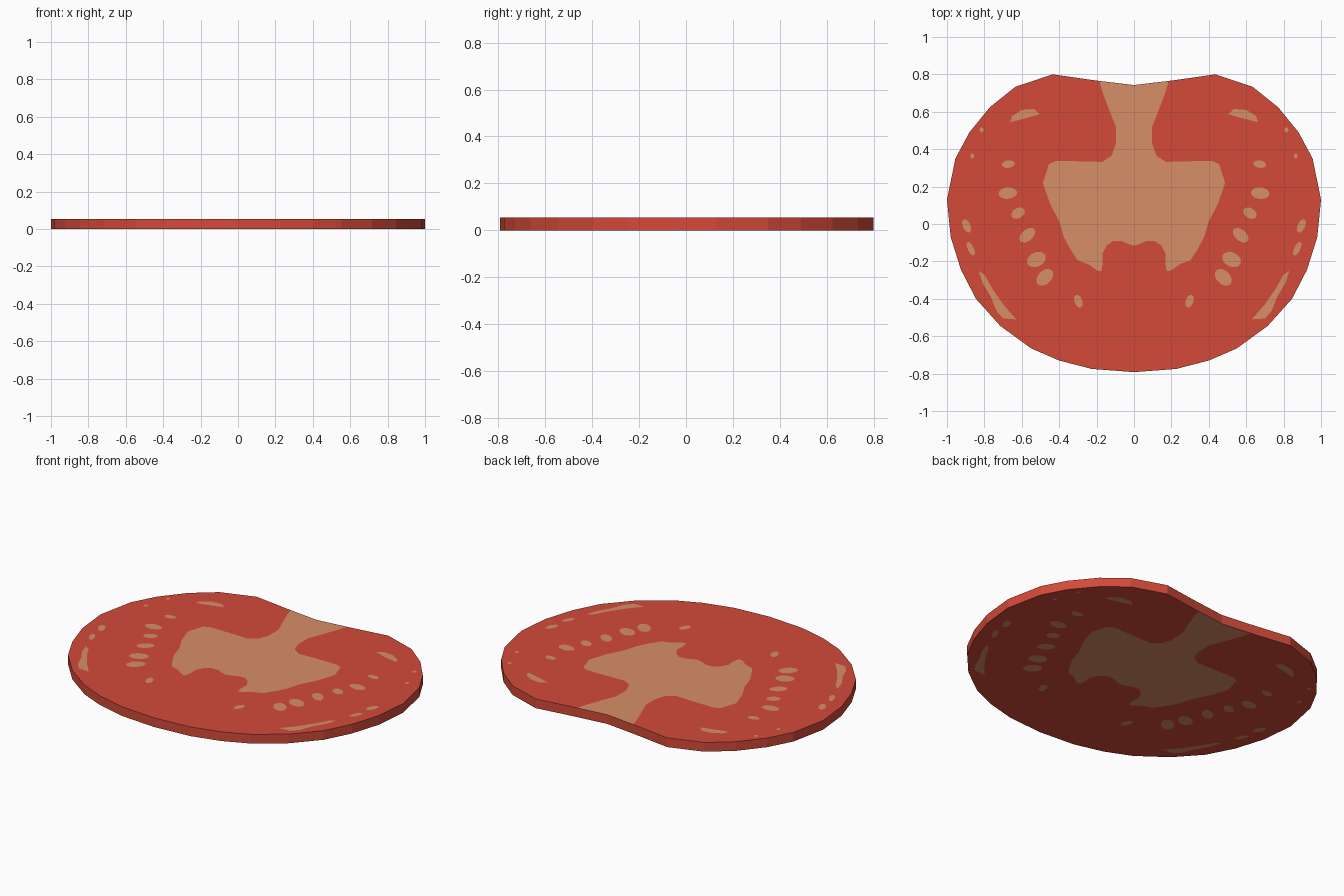
import bpy, bmesh, math
from mathutils import Vector
from mathutils.geometry import delaunay_2d_cdt

if "Cube" in bpy.data.objects:
    bpy.data.objects.remove(bpy.data.objects["Cube"])

THICK = 0.055


def material(name, rgb):
    m = bpy.data.materials.new(name)
    m.diffuse_color = [((c / 255 + 0.055) / 1.055) ** 2.4 for c in rgb] + [1]
    m.use_nodes = True
    m.node_tree.nodes["Principled BSDF"].inputs["Base Color"].default_value = m.diffuse_color
    return m


def mirror_closed(half):
    """Close a right-hand half profile that runs top to bottom."""
    return half + [(-x, y) for x, y in reversed(half) if x > 0]


def flipped(pts):
    return [(-x, y) for x, y in pts]


def ellipse(cx, cy, a, b, deg, n=14):
    c, s = math.cos(math.radians(deg)), math.sin(math.radians(deg))
    ring = [(a * math.cos(2 * math.pi * i / n), b * math.sin(2 * math.pi * i / n)) for i in range(n)]
    return [(cx + u * c - v * s, cy + u * s + v * c) for u, v in ring]


def ccw(pts):
    area = sum(p[0] * q[1] - q[0] * p[1] for p, q in zip(pts, pts[1:] + pts[:1]))
    return pts if area > 0 else pts[::-1]


# slice outline with the notch at the back
outline = mirror_closed([
    (0, .743), (.21, .768), (.435, .80), (.635, .733), (.77, .625), (.88, .49),
    (.955, .35), (1, .13), (.98, -.07), (.925, -.245), (.845, -.40),
    (.715, -.545), (.55, -.665), (.40, -.73), (.225, -.775), (0, -.792)])

# pale core; it overruns the notch and is clipped by the outline
core = mirror_closed([
    (0, .86), (.19, .86), (.186, .765), (.165, .695), (.125, .59), (.097, .52), (.097, .43),
    (.12, .365), (.17, .332), (.27, .335), (.42, .337), (.455, .32), (.487, .22),
    (.45, .11), (.40, .015), (.375, -.07), (.34, -.135), (.30, -.195), (.245, -.215),
    (.195, -.25), (.175, -.25), (.167, -.21), (.17, -.16), (.145, -.115),
    (.11, -.09), (.065, -.09), (.035, -.105), (0, -.116)])

# pale streaks and seeds on the right half
marks = [
    [(.663, .545), (.652, .577), (.60, .61), (.535, .615), (.503, .588), (.555, .572), (.62, .555)],
    [(.83, -.25), (.80, -.27), (.755, -.35), (.695, -.435), (.63, -.51), (.70, -.505),
     (.735, -.465), (.765, -.39), (.81, -.315)]]
marks += [ellipse(*e) for e in [
    (.815, .503, .013, .011, 90), (.865, .363, .014, .010, 90),
    (.672, .32, .035, .020, -8), (.675, .165, .050, .031, -5),
    (.62, .058, .039, .027, -30), (.57, -.06, .049, .030, -40),
    (.522, -.19, .053, .038, -25), (.477, -.285, .053, .036, -45),
    (.297, -.413, .036, .021, 70), (.895, -.01, .038, .020, 65),
    (.873, -.132, .040, .016, 65)]]

# cut all shapes into one flat sheet; anything inside a second shape is pale
polys = [ccw(p) for p in [outline, core] + marks + [flipped(m) for m in marks]]
coords, loops = [], []
for p in polys:
    loops.append(list(range(len(coords), len(coords) + len(p))))
    coords += [Vector(q) for q in p]
verts, _, tris, _, _, origin = delaunay_2d_cdt(coords, [], loops, 1, 1e-5)

bm = bmesh.new()
bv = [bm.verts.new((v.x, v.y, 0)) for v in verts]
for tri, src in zip(tris, origin):
    if 0 in src:
        f = bm.faces.new([bv[i] for i in tri])
        f.material_index = 1 if len(src) > 1 else 0
bmesh.ops.delete(bm, geom=[v for v in bm.verts if not v.link_faces], context='VERTS')

# thicken the sheet; the rim is skin coloured
res = bmesh.ops.extrude_face_region(bm, geom=bm.faces[:], use_keep_orig=True)
for v in res['geom']:
    if isinstance(v, bmesh.types.BMVert):
        v.co.z = THICK
bmesh.ops.recalc_face_normals(bm, faces=bm.faces[:])
bm.normal_update()
for f in bm.faces:
    if abs(f.normal.z) < 0.5:
        f.material_index = 0

mesh = bpy.data.meshes.new("tomato_slice")
bm.to_mesh(mesh)
bm.free()
mesh.materials.append(material("tomato red", (212, 74, 57)))
mesh.materials.append(material("pale flesh", (215, 142, 103)))
bpy.context.collection.objects.link(bpy.data.objects.new("tomato_slice", mesh))
